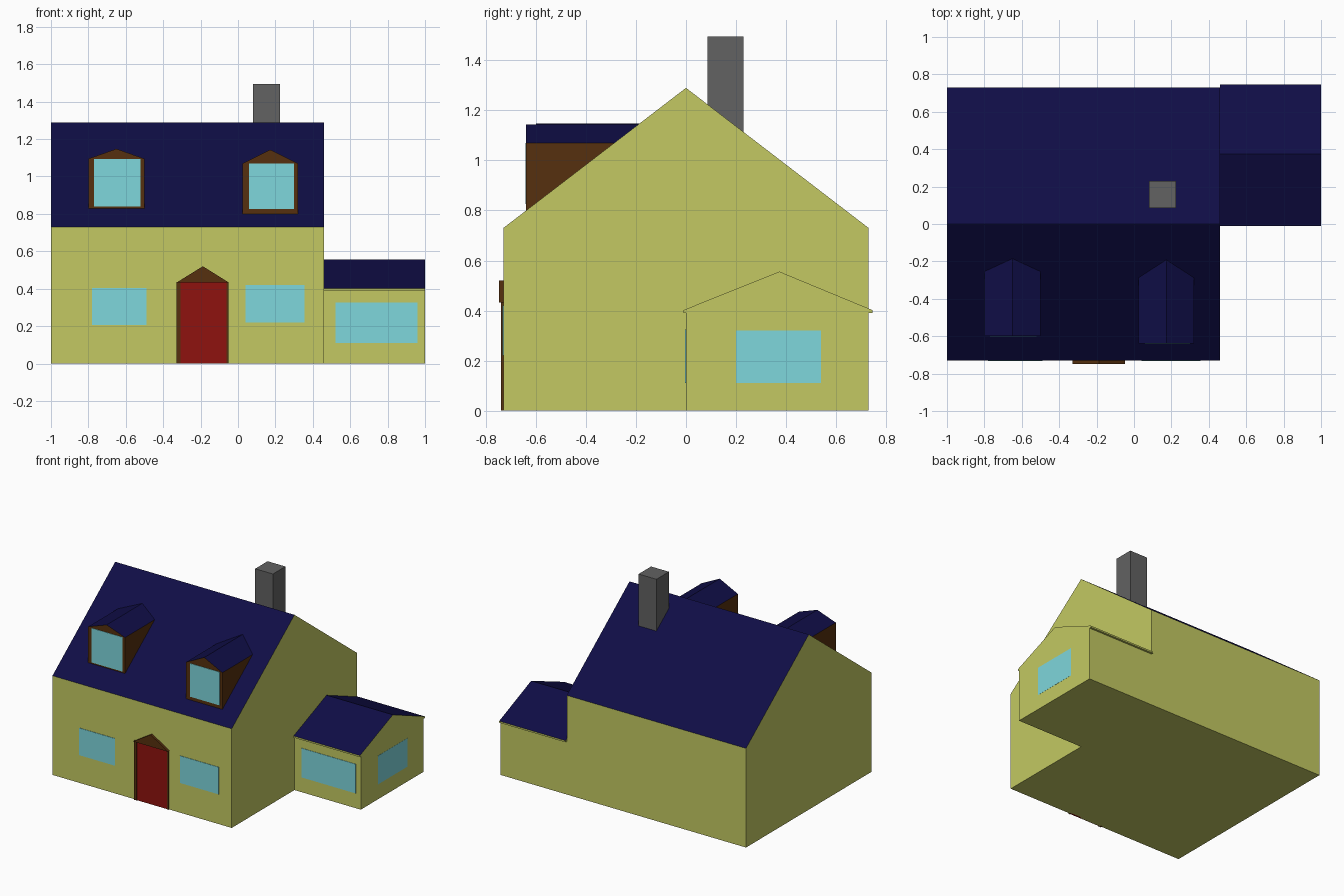
import bpy, bmesh

if "Cube" in bpy.data.objects:
    bpy.data.objects.remove(bpy.data.objects["Cube"])


def material(name, rgb):
    m = bpy.data.materials.new(name)
    # display colour converted to scene linear
    m.diffuse_color = [((c / 255 + 0.055) / 1.055) ** 2.4 if c > 10 else c / 3295 for c in rgb] + [1]
    m.use_nodes = True
    m.node_tree.nodes["Principled BSDF"].inputs["Base Color"].default_value = m.diffuse_color
    return m


WALL = material("wall_yellow", (195, 201, 98))
ROOF = material("roof_navy", (15, 13, 70))
WOOD = material("wood_brown", (86, 48, 14))
DOOR = material("door_red", (143, 18, 14))
GLASS = material("glass_blue", (126, 215, 220))
STONE = material("chimney_grey", (98, 98, 98))


def loft(name, start, end, mat, top_mat=None):
    """Solid between two matching outlines; sloping top faces may take top_mat."""
    bm = bmesh.new()
    a = [bm.verts.new(p) for p in start]
    b = [bm.verts.new(p) for p in end]
    n = len(a)
    bm.faces.new(a)
    bm.faces.new(b[::-1])
    for i in range(n):
        j = (i + 1) % n
        bm.faces.new((a[i], b[i], b[j], a[j]))
    bmesh.ops.remove_doubles(bm, verts=bm.verts, dist=0.0005)
    bmesh.ops.recalc_face_normals(bm, faces=bm.faces)
    if top_mat:
        for f in bm.faces:
            f.material_index = int(f.normal.z > 0.2)
    me = bpy.data.meshes.new(name)
    bm.to_mesh(me)
    bm.free()
    me.materials.append(mat)
    if top_mat:
        me.materials.append(top_mat)
    ob = bpy.data.objects.new(name, me)
    bpy.context.collection.objects.link(ob)
    return ob


def prism_x(name, yz, x0, x1, mat, top=None):
    return loft(name, [(x0, y, z) for y, z in yz], [(x1, y, z) for y, z in yz], mat, top)


def prism_y(name, xz, y0, y1, mat, top=None):
    return loft(name, [(x, y0, z) for x, z in xz], [(x, y1, z) for x, z in xz], mat, top)


def box(name, x0, x1, y0, y1, z0, z1, mat):
    return prism_y(name, [(x0, z0), (x1, z0), (x1, z1), (x0, z1)], y0, y1, mat)


# Main house and side wing, roof slopes coloured navy
F, EAVE, RIDGE = 0.73, 0.73, 1.29
prism_x("main_house", [(-F, 0), (F, 0), (F, EAVE), (0, RIDGE), (-F, EAVE)],
        -1, 0.46, WALL, ROOF)
prism_x("side_wing", [(0, 0), (F, 0), (F, 0.39), (0.745, 0.39), (0.745, 0.402),
                      (0.373, 0.556), (-0.01, 0.402), (-0.01, 0.39), (0, 0.39)],
        0.46, 1.0, WALL, ROOF)

# Chimney
box("chimney", 0.08, 0.225, 0.085, 0.23, 1.05, 1.495, STONE)


# Dormers, their backs meeting the main roof slope
def dormer(side, x0, x1, z0, z1, peak, pane):
    def roof_y(z):
        return -(RIDGE - z) * F / (RIDGE - EAVE)
    xz = [(x0, z0), (x1, z0), (x1, z1), ((x0 + x1) / 2, peak), (x0, z1)]
    y = roof_y(z0)
    loft(side + "_dormer", [(x, y, z) for x, z in xz],
         [(x, roof_y(z), z) for x, z in xz], WOOD, ROOF)
    box(side + "_dormer_window", pane[0], pane[1], y - 0.003, y + 0.005, pane[2], pane[3], GLASS)


dormer("left", -0.80, -0.50, 0.83, 1.095, 1.148, (-0.77, -0.52, 0.84, 1.093))
dormer("right", 0.025, 0.32, 0.80, 1.07, 1.143, (0.06, 0.30, 0.825, 1.07))

# Ground floor windows
box("left_window", -0.78, -0.49, -F - 0.003, -F + 0.01, 0.205, 0.405, GLASS)
box("right_window", 0.04, 0.355, -F - 0.003, -F + 0.01, 0.22, 0.42, GLASS)
box("wing_front_window", 0.52, 0.96, -0.003, 0.01, 0.11, 0.325, GLASS)
box("wing_side_window", 0.99, 1.001, 0.20, 0.54, 0.11, 0.32, GLASS)

# Front door with posts and pediment
box("door", -0.31, -0.06, -F - 0.004, -F + 0.01, 0, 0.435, DOOR)
for side, x0, x1 in (("left", -0.33, -0.308), ("right", -0.062, -0.05)):
    box(side + "_door_post", x0, x1, -F - 0.009, -F + 0.01, 0, 0.435, WOOD)
prism_y("door_pediment", [(-0.33, 0.432), (-0.047, 0.432), (-0.188, 0.52)],
        -F - 0.018, -F + 0.01, WOOD)
